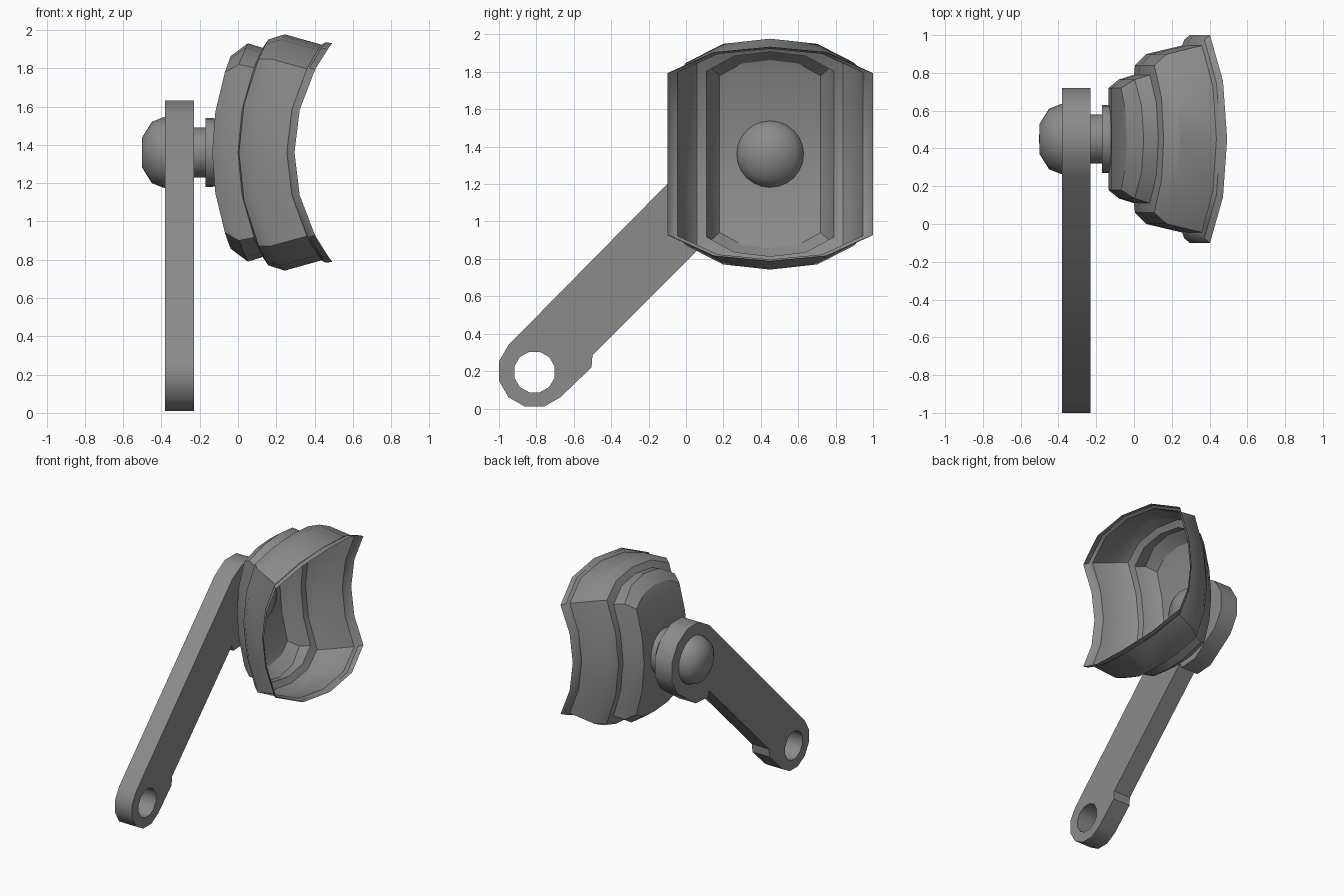
import bpy, bmesh
from math import radians, sin, cos, pi

if "Cube" in bpy.data.objects:
    bpy.data.objects.remove(bpy.data.objects["Cube"])

grey = bpy.data.materials.new("mid_grey")
grey.use_nodes = True
grey.diffuse_color = (0.26, 0.26, 0.26, 1)
grey.node_tree.nodes["Principled BSDF"].inputs["Base Color"].default_value = grey.diffuse_color

PIVOT_Y, PIVOT_Z = 0.45, 1.36


def finish(obj, angle):
    obj.data.materials.clear()
    obj.data.materials.append(grey)
    bpy.ops.object.select_all(action="DESELECT")
    obj.select_set(True)
    bpy.context.view_layer.objects.active = obj
    bpy.ops.object.shade_smooth_by_angle(angle=radians(angle))


def mesh_object(name, bm, angle):
    bmesh.ops.recalc_face_normals(bm, faces=bm.faces)
    mesh = bpy.data.meshes.new(name)
    bm.to_mesh(mesh)
    bm.free()
    obj = bpy.data.objects.new(name, mesh)
    bpy.context.collection.objects.link(obj)
    finish(obj, angle)


def turned(name, profile, sides=24, angle=40):
    """Solid turned about the pivot's x axis from (x, radius) points."""
    bm = bmesh.new()
    rings = [[bm.verts.new((x, PIVOT_Y + r * cos(2 * pi * i / sides),
                            PIVOT_Z + r * sin(2 * pi * i / sides)))
              for i in range(sides)] for x, r in profile]
    for a, b in zip(rings, rings[1:]):
        for i in range(sides):
            j = (i + 1) % sides
            bm.faces.new((a[i], a[j], b[j], b[i]))
    bm.faces.new(rings[0])
    bm.faces.new(rings[-1])
    mesh_object(name, bm, angle)


def circle(y, z, r, first, last, step=30):
    return [(y + r * cos(radians(a)), z + r * sin(radians(a)))
            for a in range(first, last + 1, step)]


# Slanted arm with a round end at the pivot, a relieved lower edge and an eyelet
outline = circle(PIVOT_Y, PIVOT_Z, 0.28, -45, 135)
outline += circle(-0.81, 0.2, 0.197, 135, 315)
outline += [(-0.505, 0.22), (-0.5, 0.285), (0.25, 1.035), (0.27, 0.99), (0.42, 1.0)]
curve = bpy.data.curves.new("arm", "CURVE")
curve.dimensions = "2D"
curve.fill_mode = "BOTH"
curve.extrude = 0.075
for points in (outline, circle(-0.81, 0.195, 0.112, 15, 345)):
    spline = curve.splines.new("POLY")
    spline.points.add(len(points) - 1)
    for p, (y, z) in zip(spline.points, points):
        p.co = (y, z, 0, 1)
    spline.use_cyclic_u = True
arm = bpy.data.objects.new("arm", curve)
bpy.context.collection.objects.link(arm)
arm.location.x = -0.305
arm.rotation_euler = (pi / 2, 0, pi / 2)
bpy.ops.object.select_all(action="DESELECT")
arm.select_set(True)
bpy.context.view_layer.objects.active = arm
bpy.ops.object.convert(target="MESH")
finish(bpy.context.view_layer.objects.active, 35)

# Pivot hardware
turned("pivot_cap", [(-0.37, 0.185), (-0.39, 0.184), (-0.45, 0.16), (-0.5, 0.08), (-0.502, 0.01)], 24, 50)
turned("pivot_neck", [(-0.24, 0.13), (-0.165, 0.13)])
turned("pivot_washer", [(-0.17, 0.18), (-0.13, 0.18)])
turned("inner_cap", [(-0.14, 0.18), (-0.12, 0.178), (-0.07, 0.14), (-0.035, 0.07), (-0.025, 0.01)], 24, 50)

# Stepped cup, bent about a horizontal axis in front of its opening
# Each ring: depth, half width, corner angle, end angle
BEND_X = 1.22
RINGS = [(-0.135, 0.27, 18, 21.8), (-0.08, 0.315, 20.7, 26), (0.0, 0.34, 21.3, 26.6),
         (0.005, 0.39, 23.7, 29), (0.065, 0.45, 25, 32.3), (0.255, 0.495, 26.9, 35.7),
         (0.265, 0.525, 27.5, 37), (0.295, 0.55, 27.9, 38.2)]


def cup_ring(bm, depth, width, corner, end):
    """Rows from bottom to top; each row holds its left and right vertices."""
    def vert(y, a):
        rho = BEND_X - depth
        return bm.verts.new((BEND_X - rho * cos(radians(a)), PIVOT_Y + y,
                             PIVOT_Z + rho * sin(radians(a))))
    shoulder = corner + 0.78 * (end - corner)
    half = [(0.56, shoulder), (1, corner), (1, corner / 2)]
    rows = [(w, -a) for w, a in half] + [(1, 0)] + [(w, a) for w, a in reversed(half)]
    left = [vert(-w * width, a) for w, a in rows]
    right = [vert(w * width, a) for w, a in rows]
    return left, right, vert(0, -end), vert(0, end)


bm = bmesh.new()
loops = []
for k, ring in enumerate(RINGS):
    left, right, low, high = cup_ring(bm, *ring)
    loops.append([low] + right + [high] + left[::-1])
    if k == 0:
        for i in range(len(left) - 1):
            bm.faces.new((left[i], right[i], right[i + 1], left[i + 1]))
        bm.faces.new((left[0], low, right[0]))
        bm.faces.new((left[-1], right[-1], high))
for a, b in zip(loops, loops[1:]):
    for i in range(len(a)):
        j = (i + 1) % len(a)
        bm.faces.new((a[i], a[j], b[j], b[i]))
mesh_object("cup", bm, 32)
